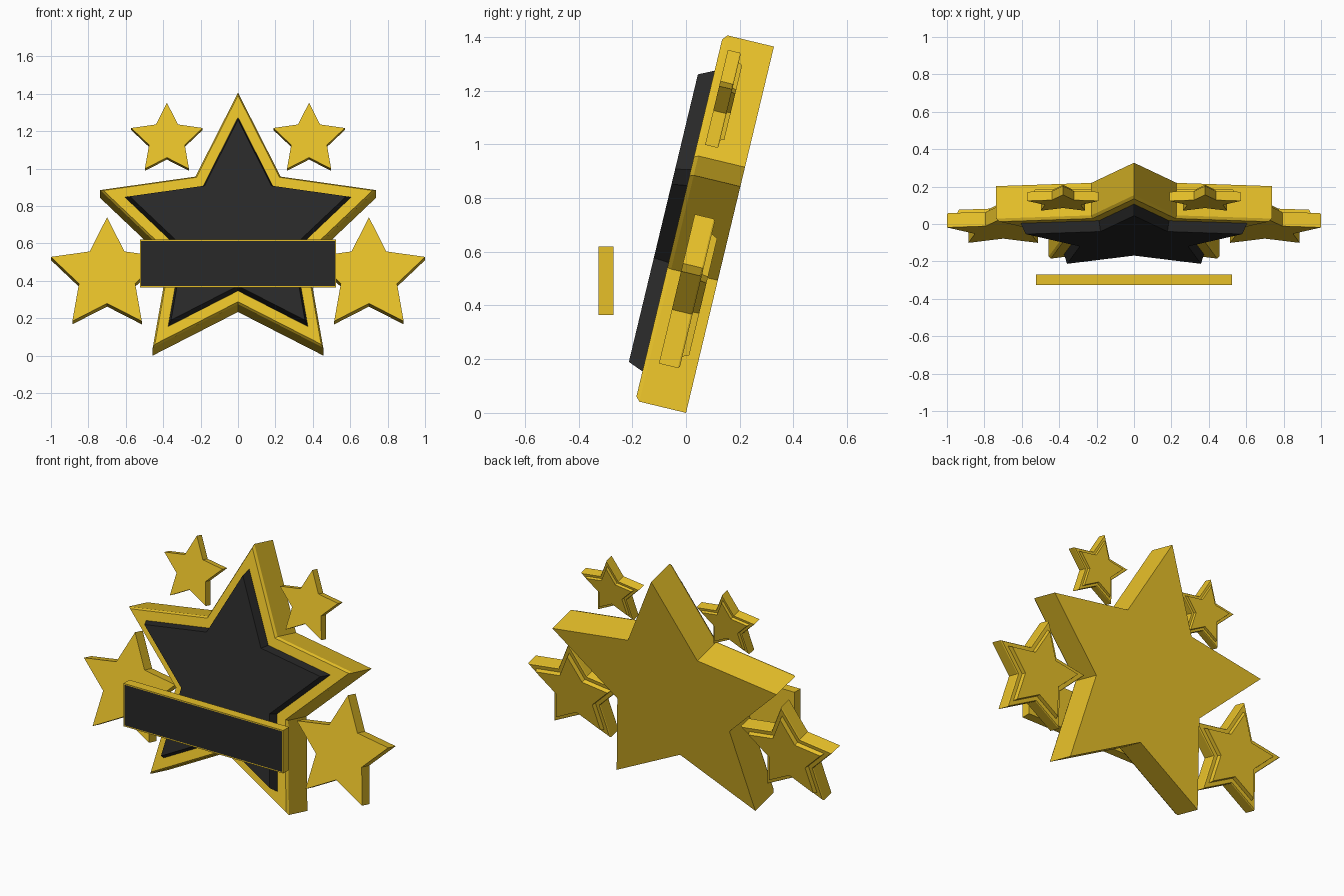
import bpy, bmesh
from math import sin, cos, pi, radians
from mathutils import Matrix, Vector

if "Cube" in bpy.data.objects:
    bpy.data.objects.remove(bpy.data.objects["Cube"])

PHI = radians(76.5)                      # every star leans back by 13.5 degrees
LEAN = Matrix.Rotation(PHI, 4, 'X')
INNER = 0.5                              # inner / outer radius of the stars
# (scale, depth) rings, as fractions of the outer radius
BODY = [(1, 0), (1, 0.23), (0.975, 0.25)]
PANEL = [(0.82, 0.24), (0.82, 0.252), (0.785, 0.324)]


def material(name, rgb):
    m = bpy.data.materials.new(name)
    m.diffuse_color = (*rgb, 1)
    m.use_nodes = True
    m.node_tree.nodes["Principled BSDF"].inputs["Base Color"].default_value = m.diffuse_color
    return m


gold = material("gold", (0.80, 0.53, 0.022))
black = material("black", (0.021, 0.021, 0.021))


def add_object(name, bm, mats, matrix):
    bmesh.ops.recalc_face_normals(bm, faces=bm.faces)
    me = bpy.data.meshes.new(name)
    bm.to_mesh(me)
    bm.free()
    for m in mats:
        me.materials.append(m)
    ob = bpy.data.objects.new(name, me)
    ob.matrix_world = matrix
    bpy.context.collection.objects.link(ob)
    return ob


def star(name, rings, radius, x, up, out, mat, facing=1):
    """Loft five-pointed outlines through the rings and cap both ends."""
    bm = bmesh.new()
    loops = []
    for s, d in rings:
        loop = []
        for i in range(10):
            r = radius * s * (INNER if i % 2 else 1)
            a = i * pi / 5
            loop.append(bm.verts.new((r * sin(a), r * cos(a), facing * d * radius)))
        loops.append(loop)
    for a, b in zip(loops, loops[1:]):
        for i in range(10):
            j = (i + 1) % 10
            bm.faces.new((a[i], a[j], b[j], b[i]))
    bm.faces.new(loops[0])
    bm.faces.new(loops[-1])
    place = LEAN @ Matrix.Translation((x, up, out))
    return add_object(name, bm, [mat], place)


# Main star with its raised black panel
star("main_star", BODY, 0.7755, 0, 0.6275, 0, gold)
star("main_star_panel", PANEL, 0.7755, 0, 0.6275, 0, black)

# Side stars: scaled copies turned to face backwards
for side, sx in (("left", -1), ("right", 1)):
    for size, r, x, up, out in (("lower", 0.316, 0.70, 0.411, 0.141),
                                ("upper", 0.201, 0.38, 1.150, 0.164)):
        for part, rings in (("star", BODY), ("star_back_panel", PANEL)):
            star(f"{size}_{side}_{part}", rings, r, sx * x, up, out, gold, -1)

# Upright banner in front, black face inside a thin gold border
bm = bmesh.new()
bmesh.ops.create_cube(bm, size=1, matrix=Matrix.Diagonal((1.05, 0.055, 0.255, 1)))
bm.normal_update()
front = min(bm.faces, key=lambda f: f.calc_center_median().y)
bmesh.ops.inset_region(bm, faces=[front], thickness=0.01)
front.material_index = 1
add_object("banner", bm, [gold, black], Matrix.Translation(Vector((0, -0.2975, 0.4925))))
